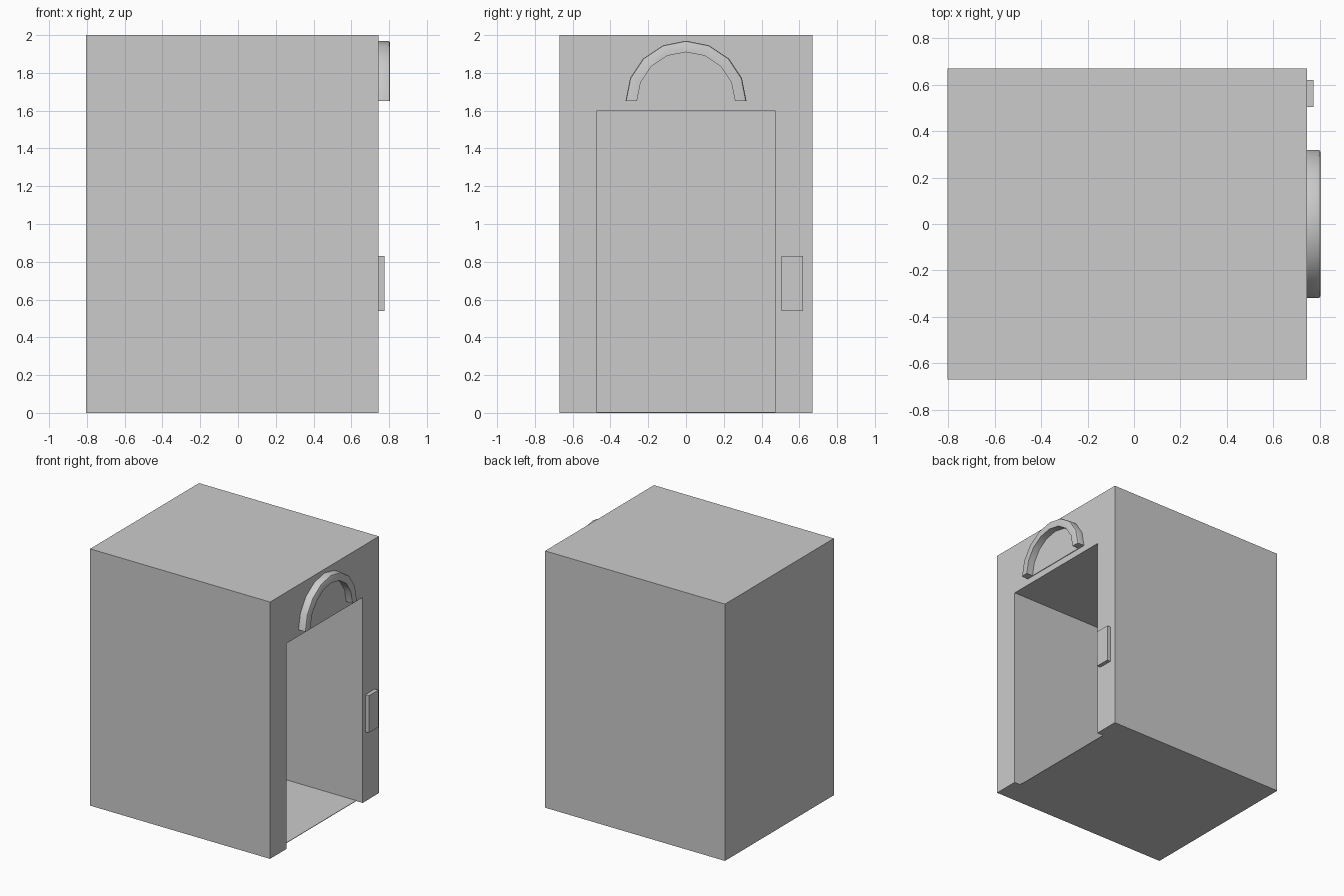
import bpy, bmesh
from math import cos, sin, pi, radians

if "Cube" in bpy.data.objects:
    bpy.data.objects.remove(bpy.data.objects["Cube"])


def make_object(name, bm):
    bmesh.ops.recalc_face_normals(bm, faces=bm.faces[:])
    mesh = bpy.data.meshes.new(name)
    bm.to_mesh(mesh)
    bm.free()
    obj = bpy.data.objects.new(name, mesh)
    bpy.context.collection.objects.link(obj)
    return obj


def box(name, x, y, z):
    bm = bmesh.new()
    bmesh.ops.create_cube(bm, size=1)
    for v in bm.verts:
        v.co = [lo + (c + 0.5) * (hi - lo) for c, (lo, hi) in zip(v.co, (x, y, z))]
    return make_object(name, bm)


def prism(name, outline, x0, x1):
    """Extrude a (y, z) outline along x."""
    bm = bmesh.new()
    face = bm.faces.new([bm.verts.new((x0, y, z)) for y, z in outline])
    new = bmesh.ops.extrude_face_region(bm, geom=[face])["geom"]
    bmesh.ops.translate(bm, vec=(x1 - x0, 0, 0),
                        verts=[g for g in new if isinstance(g, bmesh.types.BMVert)])
    return make_object(name, bm)


def arc(radius, steps=8):
    return [(radius * cos(pi * i / steps), ARCH_Z + radius * sin(pi * i / steps))
            for i in range(steps + 1)]


FRONT = 0.745
ARCH_Z = 1.65

# Cabin: solid block with a hollow interior and a threshold notch in the doorway
cabin = box("cabin", (-0.805, FRONT), (-0.67, 0.67), (0, 2))
cutters = [
    box("interior_cutter", (-0.61, 1), (-0.47, 0.47), (0.004, 1.6)),
    box("threshold_cutter", (0.69, 1), (-0.47, 0.47), (-0.1, 0.8)),
]
bpy.context.view_layer.objects.active = cabin
for cutter in cutters:
    mod = cabin.modifiers.new("cut", "BOOLEAN")
    mod.operation = "DIFFERENCE"
    mod.solver = "EXACT"
    mod.object = cutter
    bpy.ops.object.modifier_apply(modifier=mod.name)
    bpy.data.objects.remove(cutter)

# Half-round floor indicator: rim with softened outer edge, thin dial inside
rim = prism("indicator_rim", arc(0.32) + arc(0.26)[::-1], FRONT, 0.805)
bm = bmesh.new()
bm.from_mesh(rim.data)
outer = [e for e in bm.edges
         if all(v.co.x > 0.8 and (v.co.y ** 2 + (v.co.z - ARCH_Z) ** 2) > 0.3 ** 2
                for v in e.verts)]
bmesh.ops.bevel(bm, geom=outer, offset=0.011, segments=2, profile=0.5, affect="EDGES")
bm.to_mesh(rim.data)
bm.free()
prism("indicator_dial", arc(0.26), FRONT, FRONT + 0.005)

bpy.ops.object.select_all(action="DESELECT")
rim.select_set(True)
bpy.context.view_layer.objects.active = rim
bpy.ops.object.shade_smooth_by_angle(angle=radians(30))

# Call button plate beside the doorway
box("call_plate", (FRONT, 0.775), (0.505, 0.62), (0.54, 0.83))
